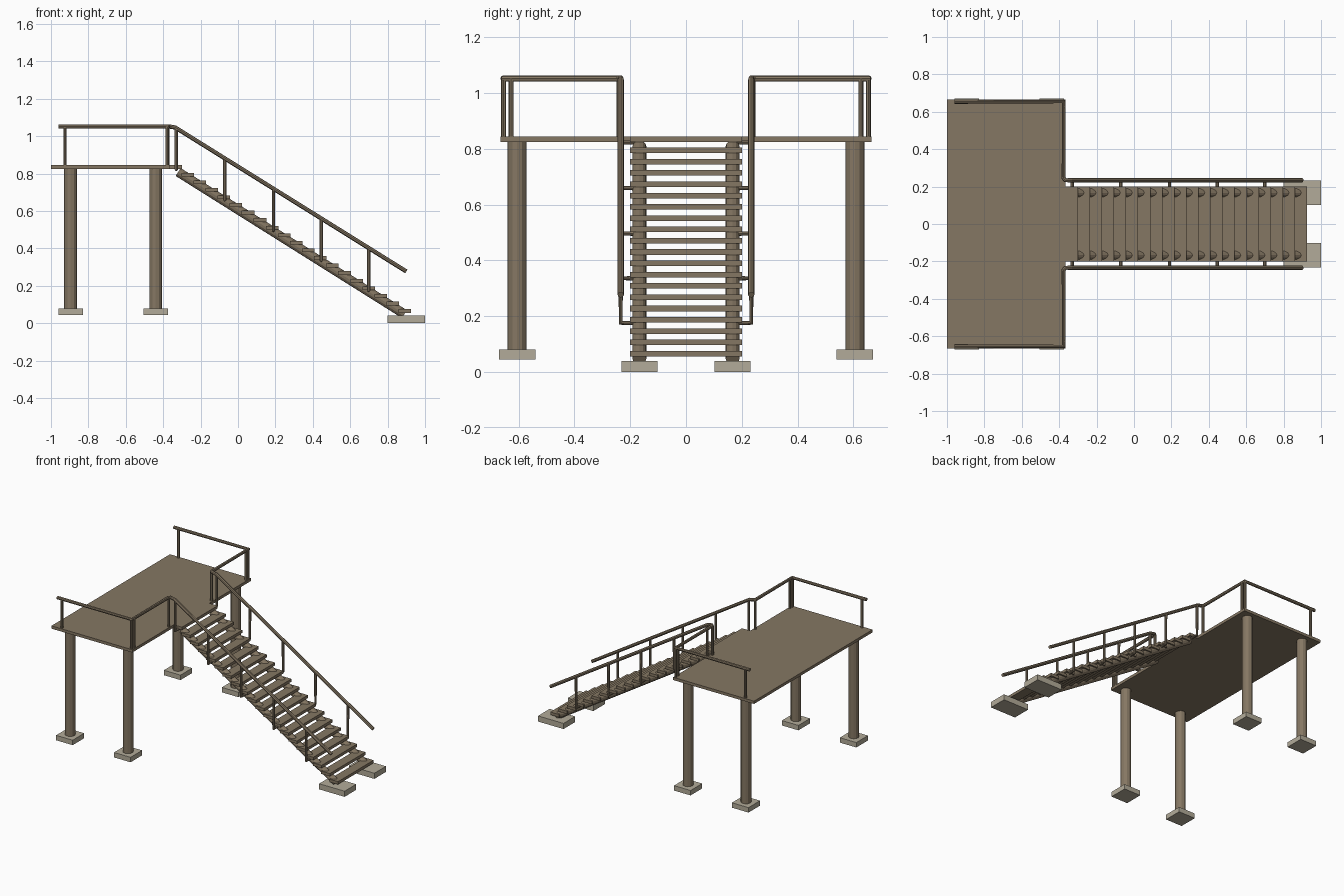
import bpy, math
from mathutils import Vector

if "Cube" in bpy.data.objects:
    bpy.data.objects.remove(bpy.data.objects["Cube"])


def material(name, rgb):
    m = bpy.data.materials.new(name)
    m.diffuse_color = (*rgb, 1)
    m.use_nodes = True
    m.node_tree.nodes["Principled BSDF"].inputs["Base Color"].default_value = m.diffuse_color
    return m


WOOD = material("brown wood", (0.235, 0.185, 0.125))
STONE = material("pale concrete", (0.45, 0.41, 0.32))


def box(name, lo, hi, mat):
    lo, hi = Vector(lo), Vector(hi)
    bpy.ops.mesh.primitive_cube_add(size=1, location=(lo + hi) / 2)
    ob = bpy.context.object
    ob.name = name
    ob.scale = hi - lo
    ob.data.materials.append(mat)


def log(name, a, b, radius, sides=12):
    a, b = Vector(a), Vector(b)
    bpy.ops.mesh.primitive_cylinder_add(vertices=sides, radius=radius,
                                        depth=(b - a).length, location=(a + b) / 2)
    ob = bpy.context.object
    ob.name = name
    ob.rotation_euler = (b - a).to_track_quat('Z', 'Y').to_euler()
    ob.data.materials.append(WOOD)


def tube(name, points, radius):
    cu = bpy.data.curves.new(name, 'CURVE')
    cu.dimensions = '3D'
    cu.bevel_depth = radius
    cu.bevel_resolution = 2
    cu.use_fill_caps = True
    sp = cu.splines.new('POLY')
    sp.points.add(len(points) - 1)
    for p, co in zip(sp.points, points):
        p.co = (*co, 1)
    sp.use_smooth = False
    cu.materials.append(WOOD)
    ob = bpy.data.objects.new(name, cu)
    bpy.context.collection.objects.link(ob)
    bpy.ops.object.select_all(action='DESELECT')
    ob.select_set(True)
    bpy.context.view_layer.objects.active = ob
    bpy.ops.object.convert(target='MESH')


RUN, RISE = 0.0645, 0.0405
SLOPE = RISE / RUN


def stringer_z(x):
    return 0.055 + (0.88 - x) * SLOPE


def rail_z(x):
    return 1.043 - (x + 0.33) * 0.623


# Platform and top landing step
box("deck", (-1, -0.665, 0.825), (-0.365, 0.665, 0.845), WOOD)
box("landing_step", (-0.365, -0.2, 0.825), (-0.30, 0.2, 0.845), WOOD)

# Stair treads
for i in range(1, 20):
    x, z = -0.30 + RUN * i, 0.845 - RISE * i
    box("tread", (x - RUN - 0.003, -0.2, z - 0.02), (x, 0.2, z), WOOD)

for s in (-1, 1):
    # Columns on footings
    for x in (-0.895, -0.44):
        y = s * 0.605
        log("column", (x, y, 0.08), (x, y, 0.825), 0.034)
        box("column_footing", (x - 0.065, y - 0.065, 0.045), (x + 0.065, y + 0.065, 0.08), STONE)

    # Sloping stringers and their footings
    y = s * 0.167
    log("stringer", (-0.32, y, stringer_z(-0.32)), (0.89, y, stringer_z(0.89)), 0.025)
    box("stair_footing", (0.80, y - 0.065, 0), (1.0, y + 0.065, 0.04), STONE)

    # Continuous handrail around the deck and down the stair
    o, n = s * 0.654, s * 0.234
    tube("handrail", [(-0.96, o, 1.052), (-0.376, o, 1.052), (-0.376, s * 0.245, 1.052),
                      (-0.367, n, 1.052), (-0.335, n, 1.046), (0.90, n, rail_z(0.90))], 0.0115)

    # Deck railing posts
    for x, py in ((-0.925, o), (-0.378, o), (-0.376, s * 0.627), (-0.376, s * 0.24)):
        log("deck_post", (x, py, 0.84), (x, py, 1.052), 0.009, 8)

    # Stair railing posts, bent inward to the stringer
    for x in (-0.33, -0.07, 0.19, 0.445, 0.70):
        z = stringer_z(x) + 0.008
        tube("stair_post", [(x, n, rail_z(x)), (x, n, z), (x, y, z)], 0.009)
